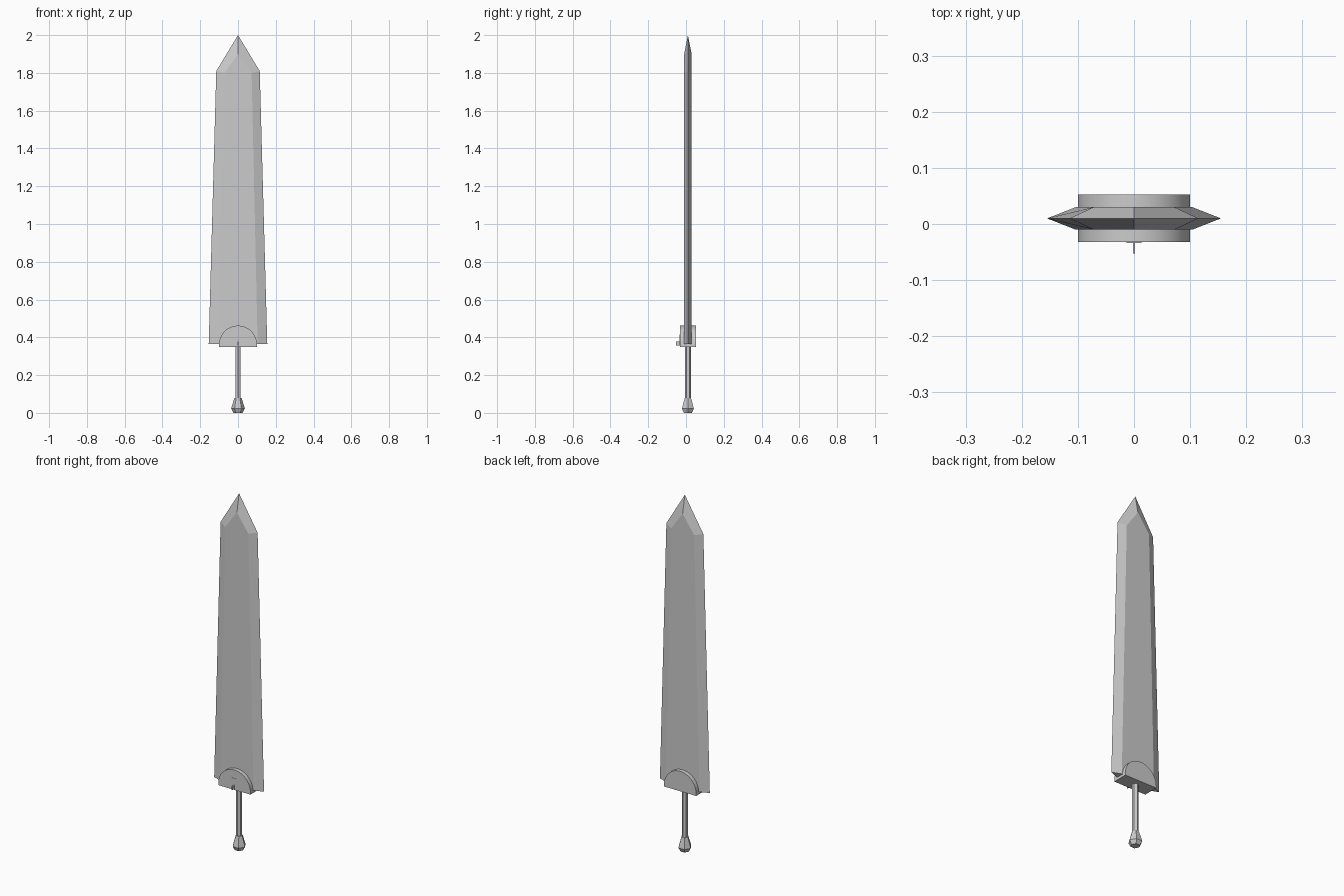
import bpy, bmesh, math

if "Cube" in bpy.data.objects:
    bpy.data.objects.remove(bpy.data.objects["Cube"])

CY = 0.01  # depth centre of the sword


def make(name, verts, faces):
    mesh = bpy.data.meshes.new(name)
    mesh.from_pydata(verts, [], faces)
    bm = bmesh.new()
    bm.from_mesh(mesh)
    bmesh.ops.recalc_face_normals(bm, faces=bm.faces)
    bm.to_mesh(mesh)
    bm.free()
    obj = bpy.data.objects.new(name, mesh)
    bpy.context.collection.objects.link(obj)
    return obj


def loft(name, rings):
    """Skin equal-length rings of points and cap both ends."""
    n = len(rings[0])
    faces = [tuple(range(n)), tuple(range((len(rings) - 1) * n, len(rings) * n))]
    for k in range(len(rings) - 1):
        for i in range(n):
            j = (i + 1) % n
            faces.append((k*n + i, k*n + j, (k+1)*n + j, (k+1)*n + i))
    return make(name, [p for r in rings for p in r], faces)


def hex_ring(r, z, start=0.0):
    return [(r * math.cos(start + i * math.pi / 3),
             CY + r * math.sin(start + i * math.pi / 3), z) for i in range(6)]


def extrude_y(name, profile, y0, y1):
    return loft(name, [[(x, y, z) for x, z in profile] for y in (y0, y1)])


# Blade: sharp outer outline, raised flat panel on both sides
edge = [(-0.155, 0.365), (-0.115, 1.81), (0, 2.0), (0.115, 1.81), (0.155, 0.365)]
panel = [(-0.104, 0.365), (-0.072, 1.80), (0, 1.90), (0.072, 1.80), (0.104, 0.365)]
verts = [(x, CY, z) for x, z in edge]
verts += [(x, CY - 0.02, z) for x, z in panel]
verts += [(x, CY + 0.02, z) for x, z in panel]
faces = [(0, 5, 9, 4, 14, 10)]
for s in (5, 10):
    faces.append(tuple(range(s, s + 5)))
    faces += [(i, i + 1, s + i + 1, s + i) for i in range(4)]
make("blade", verts, faces)

# Guard: half-round block
arc = [(0.1 * math.cos(math.pi * i / 24), 0.362 + 0.1 * math.sin(math.pi * i / 24))
       for i in range(25)]
guard = extrude_y("guard", [(-0.1, 0.35), (0.1, 0.35)] + arc, CY - 0.0425, CY + 0.0425)
for o in bpy.context.selected_objects:
    o.select_set(False)
guard.select_set(True)
bpy.context.view_layer.objects.active = guard
bpy.ops.object.shade_smooth_by_angle(angle=math.radians(30))

# Small latch on the front of the guard
extrude_y("latch_plate", [(-0.013, 0.357), (0.013, 0.357), (0.013, 0.415), (-0.013, 0.415)],
          -0.034, -0.02)
extrude_y("latch_fin", [(-0.002, 0.357), (0.002, 0.357), (0.002, 0.377), (-0.002, 0.377)],
          -0.053, -0.03)

# Grip and pommel
loft("grip", [hex_ring(0.0155, z, math.pi / 6) for z in (0.06, 0.36)])
loft("pommel", [hex_ring(r, z) for r, z in
                ((0.024, 0.0), (0.036, 0.022), (0.034, 0.03), (0.019, 0.08))])
